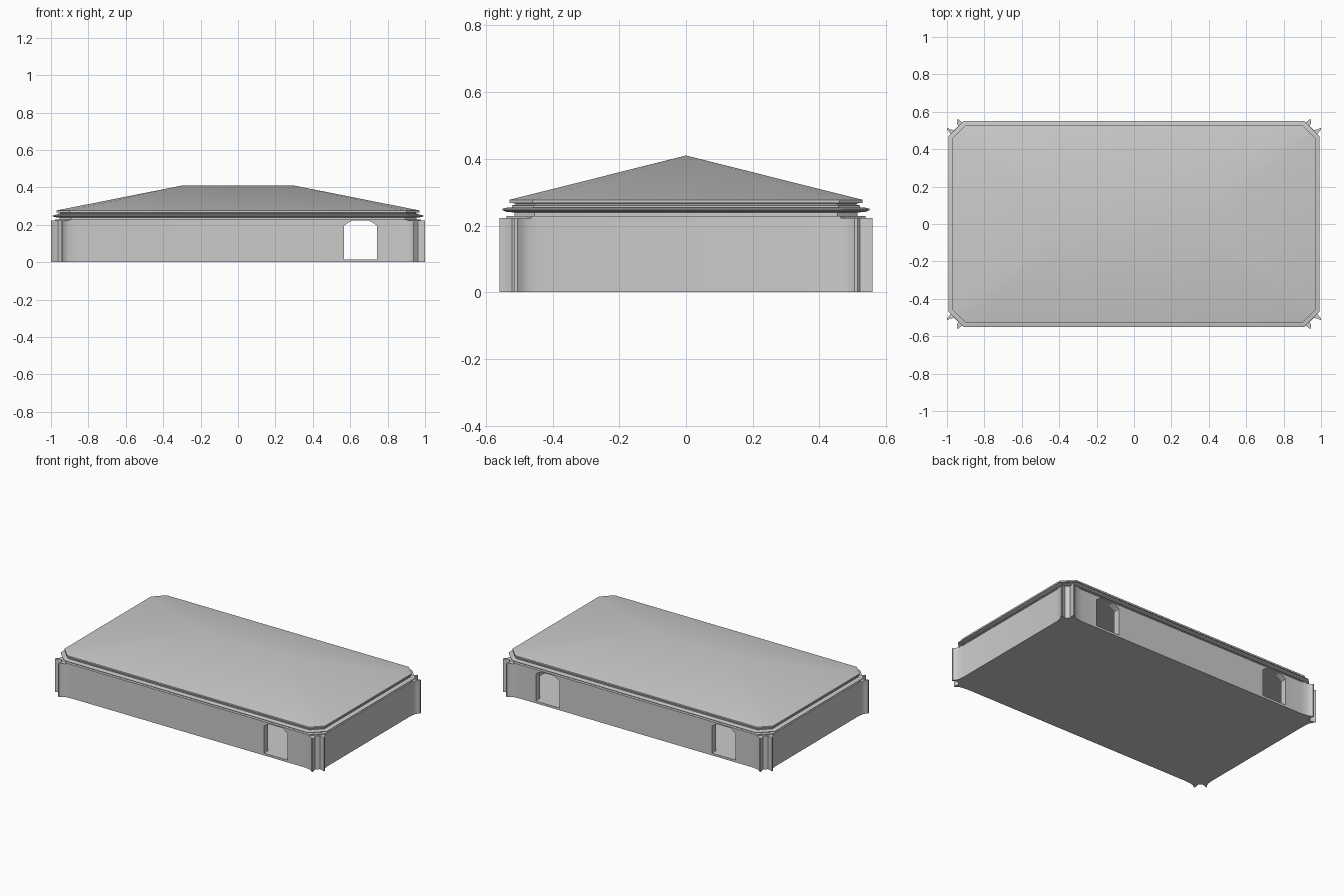
import bpy, bmesh, math

if "Cube" in bpy.data.objects:
    bpy.data.objects.remove(bpy.data.objects["Cube"])


def octagon(d):
    """Chamfered rectangle of the roof edge, offset outwards by d."""
    hx, hy = 0.97 + d, 0.53 + d
    c = 0.07 + d * (2 - math.sqrt(2))
    return four_corners([(hx - c, hy), (hx, hy - c)])


def four_corners(q):
    """Mirror a corner outline (clockwise, +x +y) to a closed counter-clockwise loop."""
    a = q[::-1]
    pts = list(a)
    pts += [(-x, y) for x, y in q]
    pts += [(-x, -y) for x, y in a]
    pts += [(x, -y) for x, y in q]
    return pts


def finish(name, bm, smooth=True):
    bmesh.ops.remove_doubles(bm, verts=bm.verts, dist=1e-5)
    bmesh.ops.recalc_face_normals(bm, faces=bm.faces)
    me = bpy.data.meshes.new(name)
    bm.to_mesh(me)
    bm.free()
    ob = bpy.data.objects.new(name, me)
    bpy.context.collection.objects.link(ob)
    if smooth:
        smooth_object(ob)
    return ob


def smooth_object(ob):
    bpy.ops.object.select_all(action='DESELECT')
    ob.select_set(True)
    bpy.context.view_layer.objects.active = ob
    bpy.ops.object.shade_smooth_by_angle(angle=math.radians(30))


def loft(name, rings, smooth=True):
    """Solid through closed rings of 3D points, capped at both ends."""
    bm = bmesh.new()
    loops = [[bm.verts.new(p) for p in r] for r in rings]
    for a, b in zip(loops, loops[1:]):
        n = len(a)
        for i in range(n):
            j = (i + 1) % n
            bm.faces.new((a[i], a[j], b[j], b[i]))
    bm.faces.new(loops[0][::-1])
    bm.faces.new(loops[-1])
    return finish(name, bm, smooth)


def prism(name, outline, z0, z1, smooth=False):
    return loft(name, [[(x, y, z) for x, y in outline] for z in (z0, z1)], smooth)


def cut(ob, cutter):
    cutter.hide_render = True
    m = ob.modifiers.new("cut", 'BOOLEAN')
    m.operation = 'DIFFERENCE'
    m.solver = 'EXACT'
    m.object = cutter
    bpy.context.view_layer.objects.active = ob
    bpy.ops.object.modifier_apply(modifier=m.name)
    bpy.data.objects.remove(cutter)


# Walls and floor, with a pair of flared fins at each corner
corner = [(0.86, 0.535), (0.905, 0.54), (0.925, 0.548), (0.938, 0.56), (0.947, 0.56),
          (0.947, 0.545), (0.94, 0.522), (0.962, 0.502), (0.985, 0.507),
          (1.0, 0.515), (1.0, 0.506), (0.988, 0.492), (0.98, 0.475), (0.975, 0.44)]
walls = prism("walls", four_corners(corner), 0, 0.223)
cut(walls, prism("room_cutter", octagon(-0.04), 0.015, 0.4))


# Door openings: one straight through front and back, one at the back only
def door_cutter(cx, y0, y1):
    half = [(0.088, 0.015), (0.088, 0.195), (0.07, 0.209), (0.04, 0.224), (0.03, 0.226)]
    prof = half + [(-x, z) for x, z in half[::-1]]
    return loft("door_cutter", [[(cx + x, y, z) for x, z in prof] for y in (y0, y1)], False)


cut(walls, door_cutter(0.655, -0.8, 0.8))
cut(walls, door_cutter(-0.655, 0.3, 0.8))
smooth_object(walls)

# Stepped cornice
steps = [(0.222, 0.008), (0.229, 0.008), (0.229, -0.015), (0.239, -0.015),
         (0.241, 0.008), (0.246, 0.021), (0.25, 0.021), (0.254, 0.006),
         (0.254, -0.008), (0.26, -0.008), (0.262, -0.018), (0.266, -0.018), (0.268, -0.002)]
loft("cornice", [[(x, y, z) for x, y in octagon(d)] for z, d in steps])

# Hipped roof: eave slab rising to a ridge
bm = bmesh.new()
low = [bm.verts.new((x, y, 0.267)) for x, y in octagon(0)]
eave = [bm.verts.new((x, y, 0.277)) for x, y in octagon(0)]
ends = {s: bm.verts.new((s * 0.3, 0, 0.41)) for s in (1, -1)}
bm.faces.new(low[::-1])
for i in range(8):
    j = (i + 1) % 8
    bm.faces.new((low[i], low[j], eave[j], eave[i]))
    a = ends[1 if eave[i].co.x > 0 else -1]
    b = ends[1 if eave[j].co.x > 0 else -1]
    bm.faces.new((eave[i], eave[j], a) if a is b else (eave[i], eave[j], b, a))
finish("roof", bm)
